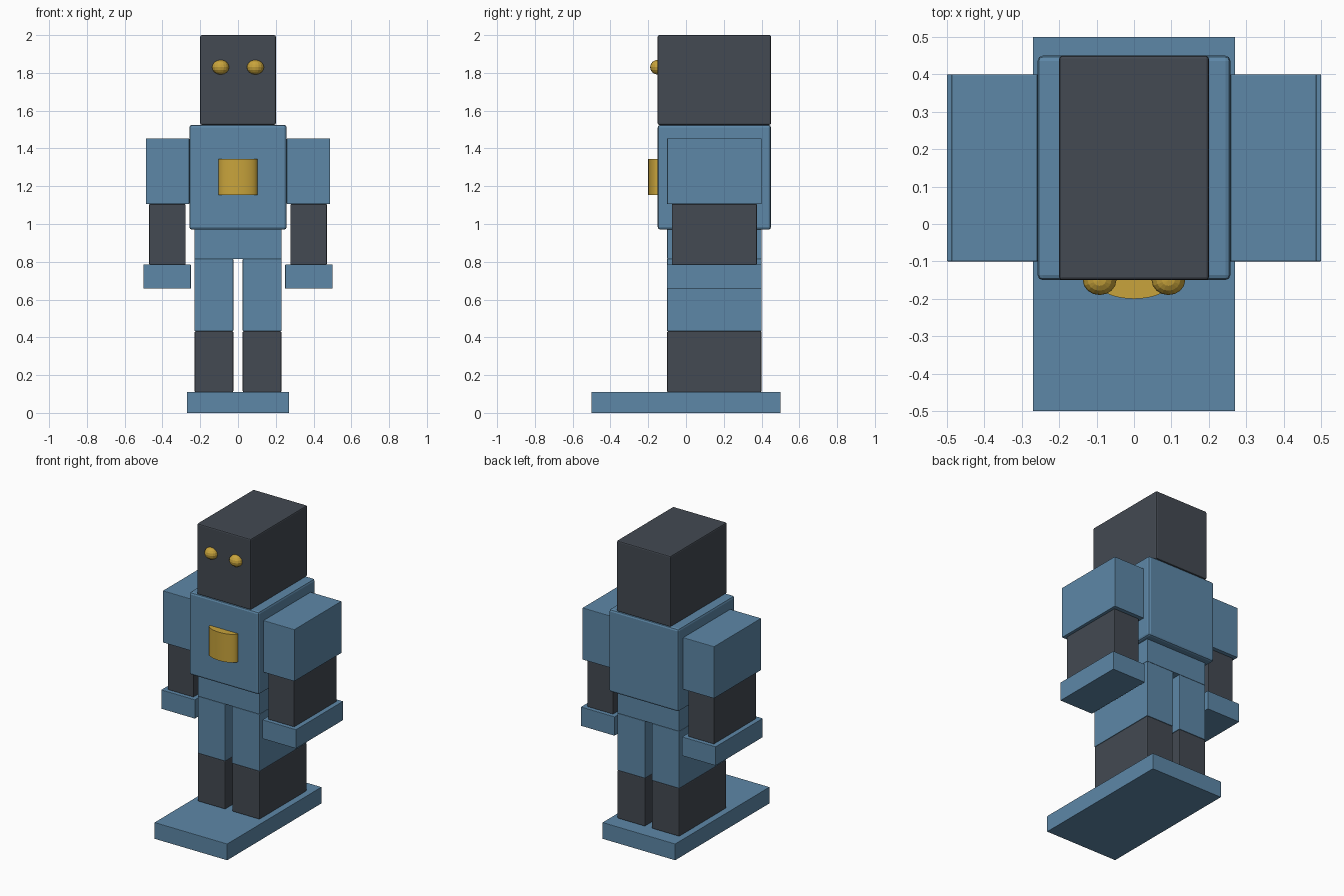
import bpy
import bmesh
from mathutils import Matrix, Vector

if "Cube" in bpy.data.objects:
    bpy.data.objects.remove(bpy.data.objects["Cube"])


def material(name, rgb):
    m = bpy.data.materials.new(name)
    m.diffuse_color = (*rgb, 1)
    m.use_nodes = True
    m.node_tree.nodes["Principled BSDF"].inputs["Base Color"].default_value = m.diffuse_color
    return m


BLUE = material("steel_blue", (0.11, 0.245, 0.39))
DARK = material("dark_slate", (0.056, 0.067, 0.084))
GOLD = material("gold", (0.58, 0.37, 0.045))


def finish(bm, name, mat, bevel=0):
    mesh = bpy.data.meshes.new(name)
    bm.to_mesh(mesh)
    bm.free()
    mesh.materials.append(mat)
    ob = bpy.data.objects.new(name, mesh)
    bpy.context.collection.objects.link(ob)
    if bevel:
        mod = ob.modifiers.new("edge_bevel", 'BEVEL')
        mod.width = bevel
        mod.segments = 2
    return ob


def box(name, x, y, z, mat, bevel=0.003):
    """Box from (min, max) ranges on each axis."""
    lo, hi = (Vector(c) for c in zip(x, y, z))
    bm = bmesh.new()
    bmesh.ops.create_cube(bm, size=1, matrix=Matrix.Translation((lo + hi) / 2)
                          @ Matrix.Diagonal((*(hi - lo), 1)))
    return finish(bm, name, mat, bevel)


BODY_Y = (-0.15, 0.45)
LIMB_Y = (-0.10, 0.40)

# Base, hips, torso and head
box("base", (-0.27, 0.27), (-0.5, 0.5), (0, 0.11), BLUE, 0.002)
box("hips", (-0.23, 0.23), LIMB_Y, (0.815, 0.975), BLUE)
box("torso", (-0.258, 0.258), BODY_Y, (0.97, 1.525), BLUE, 0.014)
box("head", (-0.2, 0.2), BODY_Y, (1.525, 2.0), DARK, 0.008)

# Limbs and eyes, one set per side
for side, s in (("left", -1), ("right", 1)):
    def span(a, b):
        return tuple(sorted((s * a, s * b)))
    box(side + "_shin", span(0.025, 0.23), LIMB_Y, (0.11, 0.433), DARK, 0.006)
    box(side + "_thigh", span(0.025, 0.23), LIMB_Y, (0.433, 0.815), BLUE)
    box(side + "_upper_arm", span(0.258, 0.488), LIMB_Y, (1.105, 1.453), BLUE)
    box(side + "_forearm", span(0.278, 0.47), (-0.075, 0.375), (0.785, 1.105), DARK)
    box(side + "_hand", span(0.25, 0.5), LIMB_Y, (0.658, 0.785), BLUE, 0.002)

    bm = bmesh.new()
    bmesh.ops.create_uvsphere(bm, u_segments=16, v_segments=8, radius=1,
                              matrix=Matrix.Translation((s * 0.092, -0.15, 1.83))
                              @ Matrix.Diagonal((0.045, 0.04, 0.039, 1)))
    finish(bm, side + "_eye", GOLD)

# Bulging chest plate, an upright oval drum half sunk in the torso
bm = bmesh.new()
bmesh.ops.create_cone(bm, cap_ends=True, segments=32, radius1=1, radius2=1, depth=1,
                      matrix=Matrix.Translation((0, -0.15, 1.248))
                      @ Matrix.Diagonal((0.104, 0.05, 0.19, 1)))
plate = finish(bm, "chest_plate", GOLD)
bpy.ops.object.select_all(action='DESELECT')
plate.select_set(True)
bpy.context.view_layer.objects.active = plate
bpy.ops.object.shade_smooth_by_angle()
